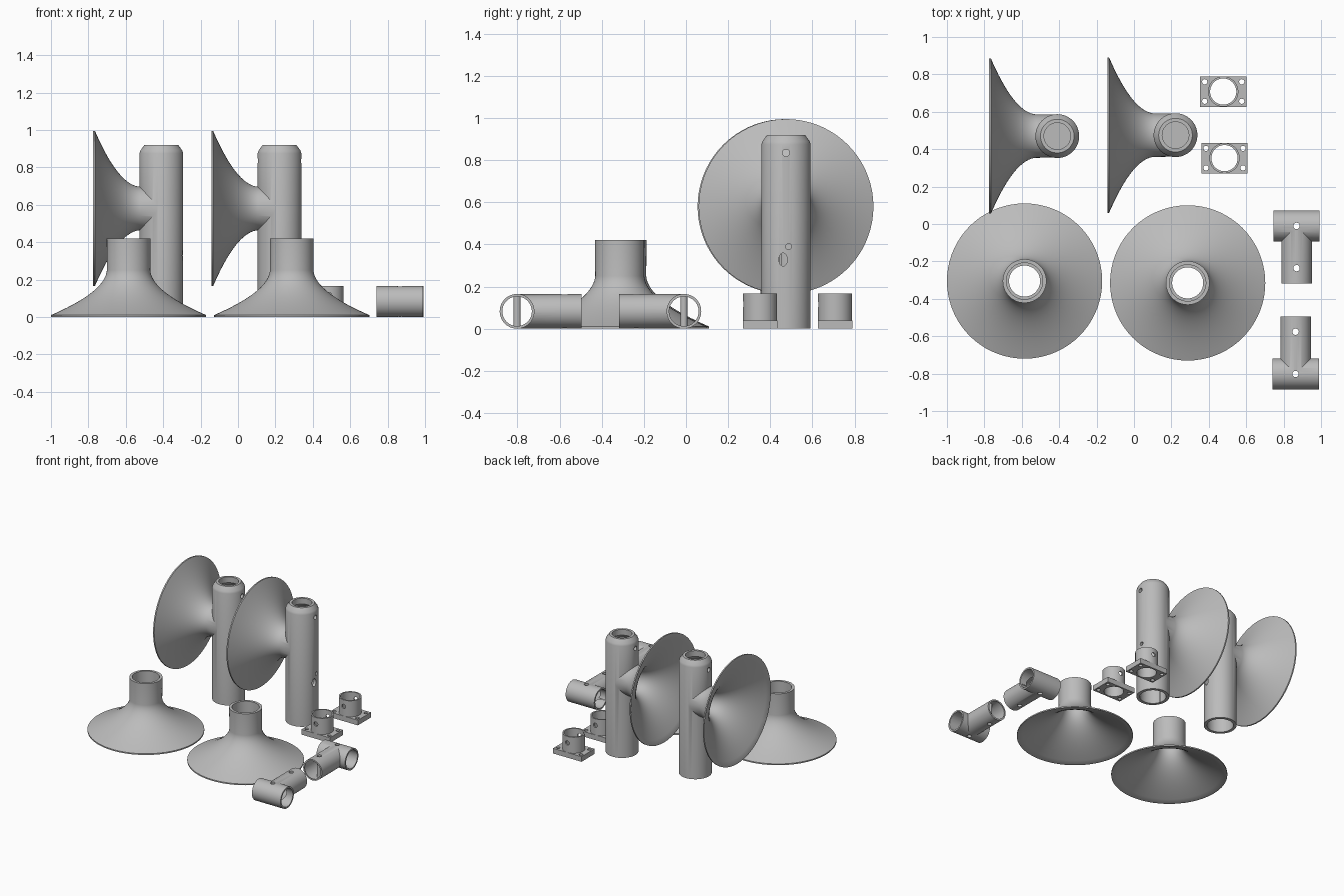
import bpy, bmesh, math
from mathutils import Matrix, Vector

if "Cube" in bpy.data.objects:
    bpy.data.objects.remove(bpy.data.objects["Cube"])

grey = bpy.data.materials.new("plain_grey")
grey.diffuse_color = (0.5, 0.5, 0.5, 1)
grey.use_nodes = True
grey.node_tree.nodes["Principled BSDF"].inputs["Base Color"].default_value = grey.diffuse_color

AXIS = {'x': Matrix.Rotation(math.pi / 2, 4, 'Y'),
        'y': Matrix.Rotation(-math.pi / 2, 4, 'X'),
        'z': Matrix.Identity(4)}


def from_bmesh(bm, name, loc, axis='z'):
    bmesh.ops.recalc_face_normals(bm, faces=bm.faces)
    bm.transform(Matrix.Translation(Vector(loc)) @ AXIS[axis])
    me = bpy.data.meshes.new(name)
    bm.to_mesh(me)
    bm.free()
    me.materials.append(grey)
    ob = bpy.data.objects.new(name, me)
    bpy.context.collection.objects.link(ob)
    return ob


def lathe(name, profile, loc, axis='z', n=72):
    """Spin a closed (radius, height) outline about its axis."""
    bm = bmesh.new()
    rings = []
    for r, h in profile:
        if r == 0:
            rings.append([bm.verts.new((0, 0, h))] * n)
        else:
            rings.append([bm.verts.new((r * math.cos(2 * math.pi * i / n),
                                        r * math.sin(2 * math.pi * i / n), h))
                          for i in range(n)])
    for k, a in enumerate(rings):
        b = rings[(k + 1) % len(rings)]
        if a[0] is a[1] and b[0] is b[1]:
            continue
        for i in range(n):
            j = (i + 1) % n
            quad = list(dict.fromkeys((a[i], a[j], b[j], b[i])))
            bm.faces.new(quad)
    return from_bmesh(bm, name, loc, axis)


def rod(name, r, a, b, loc, axis='z', n=48):
    return lathe(name, [(0, a), (r, a), (r, b), (0, b)], loc, axis, n)


def box(name, size, loc):
    bm = bmesh.new()
    bmesh.ops.create_cube(bm, size=1)
    bm.transform(Matrix.Diagonal((*size, 1)))
    return from_bmesh(bm, name, loc)


def combine(ob, other, op='DIFFERENCE'):
    m = ob.modifiers.new("join", 'BOOLEAN')
    m.object, m.operation, m.solver = other, op, 'EXACT'
    bpy.context.view_layer.objects.active = ob
    bpy.ops.object.modifier_apply(modifier=m.name)
    bpy.data.objects.remove(other)


def smooth(ob):
    bpy.ops.object.select_all(action='DESELECT')
    ob.select_set(True)
    bpy.context.view_layer.objects.active = ob
    bpy.ops.object.shade_smooth_by_angle(angle=math.radians(30))


def flare(p0, p1, p2, steps=18):
    """Quadratic curve from the rim to the neck."""
    out = []
    for i in range(steps + 1):
        t = i / steps
        out.append(tuple((1 - t) ** 2 * a + 2 * t * (1 - t) * b + t * t * c
                         for a, b, c in zip(p0, p1, p2)))
    return out


OUTER = flare((0.415, 0.01), (0.125, 0.135), (0.116, 0.25))
INNER = flare((0.408, 0.0), (0.098, 0.125), (0.083, 0.25))

# Flared bases: open bell with a socket in the neck
for k, (x, y) in enumerate([(-0.585, -0.305), (0.287, -0.315)], 1):
    outline = ([(0.415, 0)] + OUTER + [(0.117, 0.42), (0.097, 0.42),
               (0.097, 0.27), (0.083, 0.27)] + INNER[::-1])
    smooth(lathe(f"flared_base_{k}", outline, (x, y, 0)))

# Upright tubes, each with a side horn
for k, (x, y) in enumerate([(-0.41, 0.47), (0.222, 0.475)], 1):
    mouth = (x - 0.365, y, 0.58)
    tube = lathe(f"horn_tube_{k}", [(0, 0), (0.117, 0), (0.117, 0.875),
                 (0.112, 0.89), (0.09, 0.92), (0, 0.92)], (x, y, 0))
    horn = lathe("horn", [(0, 0), (0.415, 0)] + OUTER + [(0.115, 0.36), (0, 0.36)],
                 mouth, 'x')
    combine(tube, horn, 'UNION')
    # bell bore, upper and lower chambers
    combine(tube, lathe("bore", [(0, -0.02), (0.408, -0.02)] + INNER
                        + [(0.083, 0.35), (0, 0.35)], mouth, 'x'))
    combine(tube, lathe("upper", [(0, 0.47), (0.092, 0.47), (0.092, 0.85),
                        (0.071, 0.875), (0.071, 0.95), (0, 0.95)], (x, y, 0)))
    combine(tube, rod("lower", 0.094, -0.02, 0.44, (x, y, 0), n=72))
    # pin holes
    combine(tube, rod("pin", 0.017, -0.2, 0.2, (x, y, 0.835), 'x', 24))
    combine(tube, rod("small_pin", 0.014, 0, 0.2, (x, y + 0.012, 0.39), 'x', 24))
    slot = rod("slot", 0.02, 0, 0.2, (0, 0, 0), 'x', 24)
    slot.data.transform(Matrix.Translation((x, y - 0.014, 0.328))
                        @ Matrix.Diagonal((1, 1, 1.55, 1)))
    combine(tube, slot)
    smooth(tube)

# Pipe tees lying flat: a cross pipe and a stem
for k, (x, y, d) in enumerate([(0.869, -0.01, -1), (0.864, -0.802, 1)], 1):
    c = (x, y, 0.0825)
    tee = rod(f"pipe_tee_{k}", 0.0825, -0.124, 0.124, c, 'x', 64)
    lo, hi = sorted((0, d * 0.307))
    combine(tee, rod("stem", 0.0815, lo, hi, c, 'y', 64), 'UNION')
    combine(tee, rod("cross_bore", 0.07, -0.2, 0.2, c, 'x', 64))
    lo, hi = sorted((0, d * 0.4))
    combine(tee, rod("stem_bore", 0.069, lo, hi, c, 'y', 64))
    for off in (0, d * 0.226):
        combine(tee, rod("pin", 0.017, -0.2, 0.2, (x, y + off, 0.0825), 'z', 24))
    smooth(tee)

# Flanged sockets: screw plate with a short collar
for k, (x, y) in enumerate([(0.477, 0.708), (0.484, 0.352)], 1):
    sock = box(f"flanged_socket_{k}", (0.247, 0.163, 0.04), (x, y, 0.02))
    combine(sock, rod("collar", 0.081, 0.01, 0.166, (x, y, 0), n=64), 'UNION')
    combine(sock, rod("bore", 0.07, -0.02, 0.2, (x, y, 0), n=64))
    combine(sock, rod("pin", 0.017, -0.2, 0.2, (x, y, 0.115), 'y', 24))
    for sx in (-1, 1):
        for sy in (-1, 1):
            combine(sock, rod("screw", 0.014, -0.02, 0.1,
                              (x + sx * 0.099, y + sy * 0.052, 0), 'z', 20))
    smooth(sock)
